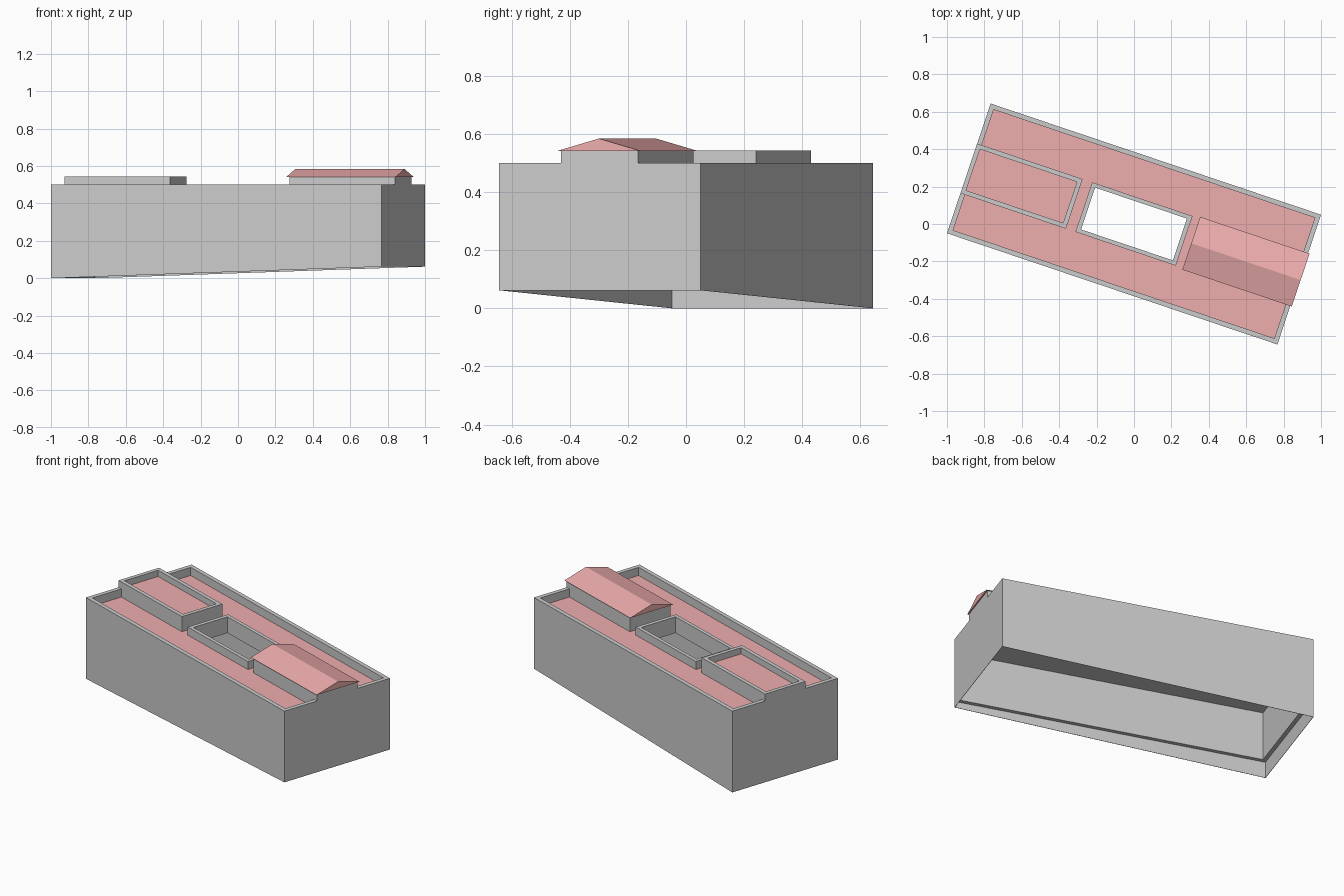
import bpy, bmesh, math

if "Cube" in bpy.data.objects:
    bpy.data.objects.remove(bpy.data.objects["Cube"])

TURN = math.radians(-18.6)          # whole building is turned in plan
HU, HV = 0.932, 0.366               # half length, half width
T = 0.026                           # parapet thickness
ROOF_Z, SLAB_Z, TOP_Z = 0.45, 0.40, 0.50

red = bpy.data.materials.new("roof_red")
red.diffuse_color = (0.86, 0.42, 0.42, 1)
red.use_nodes = True
red.node_tree.nodes["Principled BSDF"].inputs["Base Color"].default_value = red.diffuse_color
grey = bpy.data.materials.new("wall_grey")
grey.diffuse_color = (0.8, 0.8, 0.8, 1)
grey.use_nodes = True
grey.node_tree.nodes["Principled BSDF"].inputs["Base Color"].default_value = grey.diffuse_color


def finish(name, bm):
    bmesh.ops.recalc_face_normals(bm, faces=bm.faces)
    me = bpy.data.meshes.new(name)
    bm.to_mesh(me)
    bm.free()
    me.materials.append(grey)
    me.materials.append(red)
    ob = bpy.data.objects.new(name, me)
    ob.rotation_euler.z = TURN
    bpy.context.collection.objects.link(ob)


def loft(name, loops, closed=True, red_strip=None, red_cap=False):
    """Join rectangles (u0, u1, v0, v1, z at u0, z at u1) into walls."""
    bm = bmesh.new()
    rings = []
    for u0, u1, v0, v1, za, zb in loops:
        pts = [(u0, v0, za), (u1, v0, zb), (u1, v1, zb), (u0, v1, za)]
        rings.append([bm.verts.new(p) for p in pts])
    n = len(rings)
    for i in range(n if closed else n - 1):
        a, b = rings[i], rings[(i + 1) % n]
        for k in range(4):
            m = (k + 1) % 4
            f = bm.faces.new((a[k], a[m], b[m], b[k]))
            f.material_index = int(i == red_strip)
    if not closed:
        bm.faces.new(rings[0])
        bm.faces.new(rings[-1]).material_index = int(red_cap)
    finish(name, bm)


def rect(hu, hv, za, zb=None):
    return (-hu, hu, -hv, hv, za, za if zb is None else zb)


# Outer walls: parapet on top, inner ledge low down, sloping open foot
S = 0.002
loft("outer_walls", [
    rect(HU, HV, 0, 0.062), rect(HU, HV, TOP_Z),
    rect(HU - T, HV - T, TOP_Z), rect(HU - T, HV - T, 0.10),
    rect(HU - S, HV - S, 0.10), rect(HU - S, HV - S, 0, 0.062)])

# Main roof slab with the courtyard opening
CU, CV = 0.283, 0.140
loft("main_roof", [
    rect(HU - T, HV - T, SLAB_Z), rect(HU - T, HV - T, ROOF_Z),
    rect(CU, CV, ROOF_Z), rect(CU, CV, SLAB_Z)], red_strip=1)

# Raised rim around the courtyard opening
loft("courtyard_rim", [
    rect(CU, CV, SLAB_Z), rect(CU, CV, TOP_Z),
    rect(CU - 0.024, CV - 0.022, TOP_Z), rect(CU - 0.024, CV - 0.022, SLAB_Z)])

# Flat-roofed block with its own parapet
AU, AV, AZ = 0.337, 0.140, 0.543
P = 0.024
loft("flat_roof_block", [
    (-HU, -AU, -AV, AV, ROOF_Z, ROOF_Z), (-HU, -AU, -AV, AV, AZ, AZ),
    (-HU + P, -AU - P, -AV + P, AV - P, AZ, AZ),
    (-HU + P, -AU - P, -AV + P, AV - P, 0.505, 0.505)],
    closed=False, red_cap=True)

# Block under the pitched roof
loft("pitched_roof_block", [
    (AU, HU, -AV, AV, ROOF_Z, ROOF_Z), (AU, HU, -AV, AV, AZ, AZ)], closed=False)

# Pitched roof: overhanging triangular prism
bm = bmesh.new()
ends = [[bm.verts.new((u, v, z)) for v, z in
         ((-0.149, AZ - 0.001), (0.149, AZ - 0.001), (0, 0.584))]
        for u in (0.323, 0.940)]
for e in ends:
    bm.faces.new(e)
for k in range(3):
    m = (k + 1) % 3
    bm.faces.new((ends[0][k], ends[0][m], ends[1][m], ends[1][k]))
for f in bm.faces:
    f.material_index = 1
finish("pitched_roof", bm)
